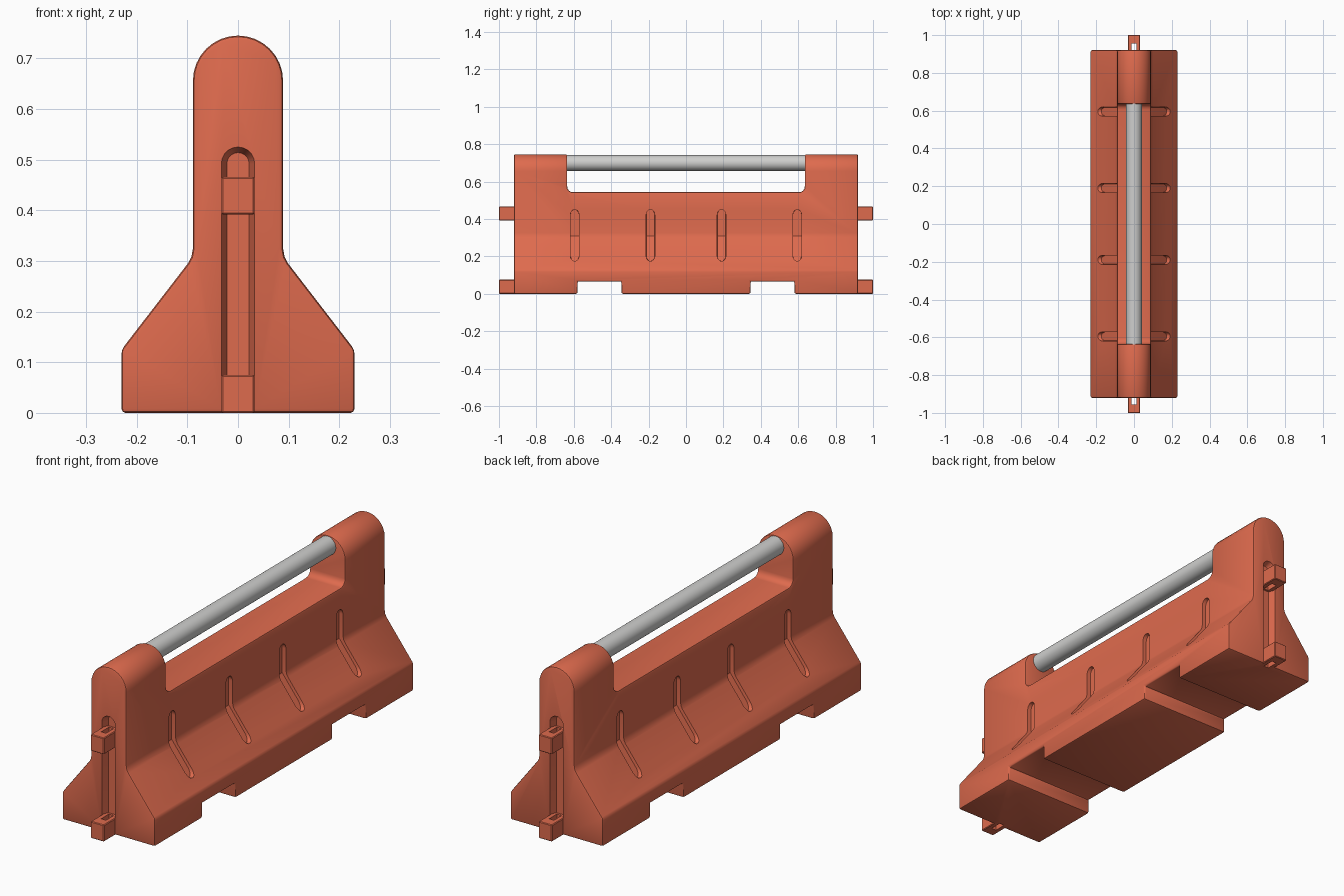
import bpy, bmesh
from math import sin, cos, pi, radians

if "Cube" in bpy.data.objects:
    bpy.data.objects.remove(bpy.data.objects["Cube"])


def material(name, rgb):
    m = bpy.data.materials.new(name)
    m.diffuse_color = (*rgb, 1)
    m.use_nodes = True
    m.node_tree.nodes["Principled BSDF"].inputs["Base Color"].default_value = m.diffuse_color
    return m


ORANGE = material("orange_plastic", (0.73, 0.145, 0.075))
GREY = material("light_grey_tube", (0.62, 0.62, 0.61))


def loft(name, rings, mat=ORANGE):
    """Closed solid through rings of matching points, capped at both ends."""
    bm = bmesh.new()
    vs = [[bm.verts.new(p) for p in r] for r in rings]
    n = len(vs[0])
    for a, b in zip(vs, vs[1:]):
        for i in range(n):
            j = (i + 1) % n
            bm.faces.new((a[i], a[j], b[j], b[i]))
    bm.faces.new(vs[0][::-1])
    bm.faces.new(vs[-1])
    bmesh.ops.recalc_face_normals(bm, faces=bm.faces)
    me = bpy.data.meshes.new(name)
    bm.to_mesh(me)
    bm.free()
    me.materials.append(mat)
    ob = bpy.data.objects.new(name, me)
    bpy.context.collection.objects.link(ob)
    return ob


def box(name, x0, x1, y0, y1, z0, z1):
    return loft(name, [[(x0, y0, z), (x1, y0, z), (x1, y1, z), (x0, y1, z)]
                       for z in (z0, z1)])


def apply(ob, mod):
    bpy.context.view_layer.objects.active = ob
    bpy.ops.object.modifier_apply(modifier=mod.name)


def cut(ob, cutter):
    mod = ob.modifiers.new("cut", 'BOOLEAN')
    mod.operation, mod.solver, mod.object = 'DIFFERENCE', 'EXACT', cutter
    apply(ob, mod)
    bpy.data.objects.remove(cutter)


def soften(ob, width, segments=2):
    mod = ob.modifiers.new("soft_edges", 'BEVEL')
    mod.width, mod.segments = width, segments
    mod.limit_method, mod.angle_limit = 'ANGLE', radians(30)
    apply(ob, mod)


def smooth(ob):
    bpy.ops.object.select_all(action='DESELECT')
    ob.select_set(True)
    bpy.context.view_layer.objects.active = ob
    bpy.ops.object.shade_smooth_by_angle(angle=radians(35))


# Main body: cross-section with wide foot, waist and round top
half = [(0.23, 0.0), (0.23, 0.125), (0.099, 0.295), (0.092, 0.308), (0.089, 0.325)]
arc = [(0.089 * cos(pi * i / 16), 0.656 + 0.089 * sin(pi * i / 16)) for i in range(17)]
profile = half + arc + [(-x, z) for x, z in reversed(half)]
body = loft("barrier_body", [[(x, y, z) for x, z in profile] for y in (-0.92, 0.92)])

# Lowered middle between the two end posts, with rounded inner corners
R = 0.03
low = [(0.635 - R + R * sin(a), 0.543 + R - R * cos(a))
       for a in (i * pi / 8 for i in range(5))]
gap = [(-y, z) for y, z in reversed(low)] + low
gap = [(-0.635, 0.9)] + gap + [(0.635, 0.9)]
cut(body, loft("gap_cutter", [[(x, y, z) for y, z in gap] for x in (-0.4, 0.4)]))

# Forklift notches under the foot
for s in (-1, 1):
    y0, y1 = sorted((s * 0.345, s * 0.58))
    cut(body, box("notch_cutter", -0.4, 0.4, y0, y1, -0.1, 0.066))
soften(body, 0.008)


# Long recesses that follow the side slope
def side_x(z):
    return 0.089 if z > 0.308 else 0.089 + (0.308 - z) * 0.77


W, Z0, Z1 = 0.03, 0.175, 0.45
steps = [i * pi / 12 for i in range(1, 7)]
rows = [(Z0 + W - W * cos(a), W * sin(a)) for a in steps]
rows += [(0.308, W)]
rows += [(Z1 - W + W * cos(a), W * sin(a)) for a in reversed(steps)]
for s in (-1, 1):
    for y in (-0.595, -0.19, 0.19, 0.595):
        rings = []
        for z, w in rows:
            a = s * (side_x(z) - 0.018)
            rings.append([(a, y - w * 0.75, z), (a, y + w * 0.75, z),
                          (s * 0.3, y + w * 1.1, z), (s * 0.3, y - w * 1.1, z)])
        cut(body, loft("recess_cutter", rings))


# Chamfered round-topped channel in each end
def channel(r, y):
    top = [(r * cos(pi * i / 10), y, 0.492 + r * sin(pi * i / 10)) for i in range(11)]
    return [(r, y, -0.05)] + top + [(-r, y, -0.05)]


for s in (-1, 1):
    cut(body, loft("channel_cutter", [channel(0.036, s * 0.93), channel(0.033, s * 0.92),
                                      channel(0.022, s * 0.89)]))
smooth(body)

# Connector lugs with a pin hole, two on each end
for s, end in ((-1, "front"), (1, "back")):
    for z0, z1, level in ((0.0, 0.075, "lower"), (0.392, 0.466, "upper")):
        y0, y1 = sorted((s * 0.885, s * 1.0))
        lug = box(f"{end}_{level}_lug", -0.033, 0.033, y0, y1, z0, z1)
        soften(lug, 0.003, 1)
        h0, h1 = sorted((s * 0.9, s * 0.955))
        cut(lug, box("hole_cutter", -0.012, 0.012, h0, h1, z0 - 0.1, z1 + 0.1))
        smooth(lug)

# Grey top rail running between the posts
rail = loft("top_rail", [[(0.042 * cos(i * pi / 16), y, 0.699 + 0.042 * sin(i * pi / 16))
                          for i in range(32)] for y in (-0.66, 0.66)], GREY)
smooth(rail)
